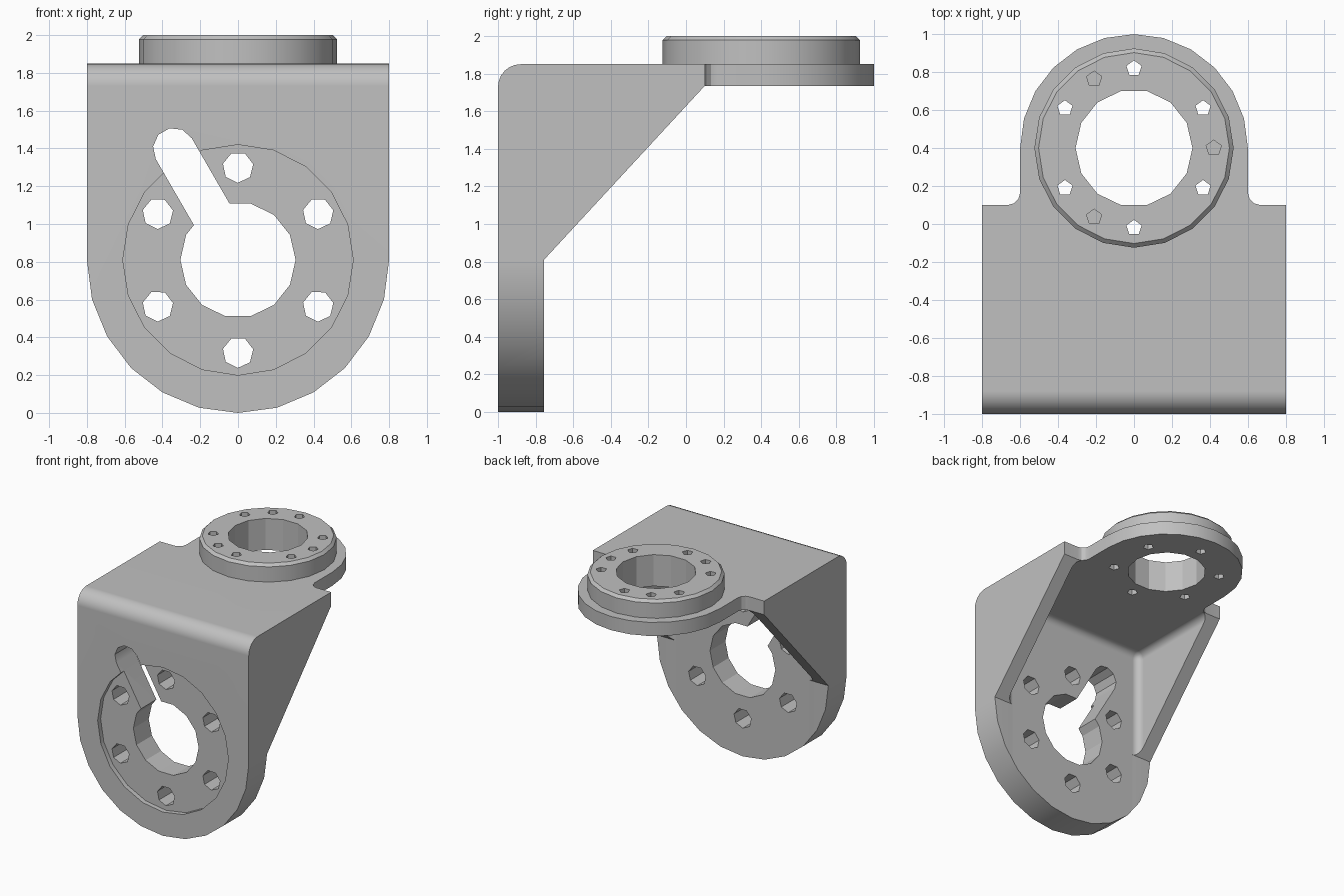
import bpy, bmesh
from math import sin, cos, pi, radians
from mathutils import Vector, Matrix

cube = bpy.data.objects.get("Cube")
if cube:
    bpy.data.objects.remove(cube, do_unlink=True)

grey = bpy.data.materials.new("matte_grey")
grey.use_nodes = True
tone = (0.53, 0.53, 0.53, 1)
grey.diffuse_color = tone
grey.node_tree.nodes["Principled BSDF"].inputs["Base Color"].default_value = tone


def arc(cx, cy, r, a0, a1, n, squash=1.0):
    """Points along an arc, angles in degrees."""
    steps = [radians(a0 + (a1 - a0) * i / n) for i in range(n + 1)]
    return [(cx + r * cos(a), cy + r * squash * sin(a)) for a in steps]


def circle(cx, cy, r, n, turn=0):
    return arc(cx, cy, r, turn, turn + 360, n)[:-1]


# Maps profile (u, v) and depth w to model axes
AXES = {"x": lambda u, v, w: (w, u, v),
        "y": lambda u, v, w: (u, w, v),
        "z": lambda u, v, w: (u, v, w)}


def prism(name, points, axis, lo, hi):
    bm = bmesh.new()
    place = AXES[axis]
    base = bm.faces.new([bm.verts.new(place(u, v, lo)) for u, v in points])
    top = bmesh.ops.extrude_face_region(bm, geom=[base])
    moved = [g for g in top["geom"] if isinstance(g, bmesh.types.BMVert)]
    bmesh.ops.translate(bm, verts=moved, vec=Vector(place(0, 0, hi - lo)))
    bmesh.ops.recalc_face_normals(bm, faces=bm.faces)
    return add_object(name, bm)


def add_object(name, bm):
    mesh = bpy.data.meshes.new(name)
    bm.to_mesh(mesh)
    bm.free()
    mesh.materials.append(grey)
    obj = bpy.data.objects.new(name, mesh)
    bpy.context.collection.objects.link(obj)
    return obj


def apply_modifier(obj, mod):
    with bpy.context.temp_override(object=obj, active_object=obj, selected_objects=[obj]):
        bpy.ops.object.modifier_apply(modifier=mod.name)


def combine(obj, tool, operation):
    mod = obj.modifiers.new("combine", "BOOLEAN")
    mod.solver = "EXACT"
    mod.operation = operation
    mod.object = tool
    apply_modifier(obj, mod)
    bpy.data.objects.remove(tool, do_unlink=True)


# Block with a rounded top front edge
side = [(-1, 0), (1, 0), (1, 1.85)] + arc(-0.88, 1.73, 0.12, 90, 180, 6)
bracket = prism("bracket", side, "x", -0.9, 0.9)

# Pocket between the side ribs, with filleted inner corners
bm = bmesh.new()
box = Matrix.Translation((0, 0.6225, 0.3675)) @ Matrix.Diagonal((1.36, 2.755, 2.735, 1))
bmesh.ops.create_cube(bm, size=1, matrix=box)
inner = [e for e in bm.edges
         if all(v.co.y < 0 for v in e.verts) or all(v.co.z > 1 for v in e.verts)]
bmesh.ops.bevel(bm, geom=inner, offset=0.06, segments=5, profile=0.5, affect="EDGES")
combine(bracket, add_object("pocket", bm), "DIFFERENCE")

# Sloping rib edges and the open space under the tongue
slope = [(-0.755, -1), (2, -1), (2, 1.735), (0.1, 1.735), (-0.755, 0.81)]
combine(bracket, prism("slope", slope, "x", -2, 2), "DIFFERENCE")

# Front outline: straight sides with a round bottom
front = [(0.8, 3), (-0.8, 3)] + arc(0, 0.81, 0.8, 180, 360, 12, 0.81 / 0.8)
combine(bracket, prism("front_outline", front, "y", -2, 2), "INTERSECT")

# Top outline: wide plate, filleted into a round tongue
right_fillet = arc(0.665, 0.165, 0.065, 270, 180, 3)
left_fillet = [(-x, y) for x, y in reversed(right_fillet)]
plan = ([(-0.85, -2), (0.85, -2), (0.85, 0.1)] + right_fillet
        + arc(0, 0.4, 0.6, 0, 180, 12) + left_fillet + [(-0.85, 0.1)])
combine(bracket, prism("top_outline", plan, "z", -1, 3), "INTERSECT")

# Raised ring on the tongue with a chamfered rim
bm = bmesh.new()
bmesh.ops.create_cone(bm, cap_ends=True, segments=20, radius1=0.525, radius2=0.525,
                      depth=0.2, matrix=Matrix.Translation((0, 0.4, 1.9)))
rim = [e for e in bm.edges if all(v.co.z > 1.95 for v in e.verts)]
bmesh.ops.bevel(bm, geom=rim, offset=0.022, segments=1, affect="EDGES")
combine(bracket, add_object("boss", bm), "UNION")

# Shallow round recess, main bore and slanted slot in the front plate
combine(bracket, prism("recess", circle(0, 0.81, 0.61, 20), "y", -1.2, -0.96), "DIFFERENCE")
combine(bracket, prism("front_bore", circle(0, 0.81, 0.305, 14), "y", -1.2, -0.6), "DIFFERENCE")
tilt = radians(120)
end = (0.68 * cos(tilt), 0.81 + 0.68 * sin(tilt))
slot = arc(*end, 0.11, 30, 210, 5) + arc(0, 0.81, 0.11, 210, 390, 3)
combine(bracket, prism("slot", slot, "y", -1.2, -0.6), "DIFFERENCE")

# Six bolt holes in the front plate
for i in range(6):
    a = radians(30 + 60 * i)
    hole = circle(0.49 * cos(a), 0.81 + 0.49 * sin(a), 0.082, 7, 12)
    combine(bracket, prism("bolt_hole", hole, "y", -1.2, -0.6), "DIFFERENCE")

# Main bore, six through holes and three blind holes in the ring
combine(bracket, prism("top_bore", circle(0, 0.4, 0.308, 14), "z", 1.5, 2.2), "DIFFERENCE")
for angle, bottom in [(30 + 60 * i, 1.5) for i in range(6)] + [(120 * i, 1.9) for i in range(3)]:
    a = radians(angle)
    hole = circle(0.42 * cos(a), 0.4 + 0.42 * sin(a), 0.042, 5, 18)
    combine(bracket, prism("screw_hole", hole, "z", bottom, 2.2), "DIFFERENCE")

# Smooth fillets and curved walls, crisp edges elsewhere
bpy.ops.object.select_all(action="DESELECT")
bracket.select_set(True)
bpy.context.view_layer.objects.active = bracket
bpy.ops.object.shade_smooth_by_angle(angle=radians(20))
weighted = bracket.modifiers.new("even_shading", "WEIGHTED_NORMAL")
weighted.keep_sharp = True
